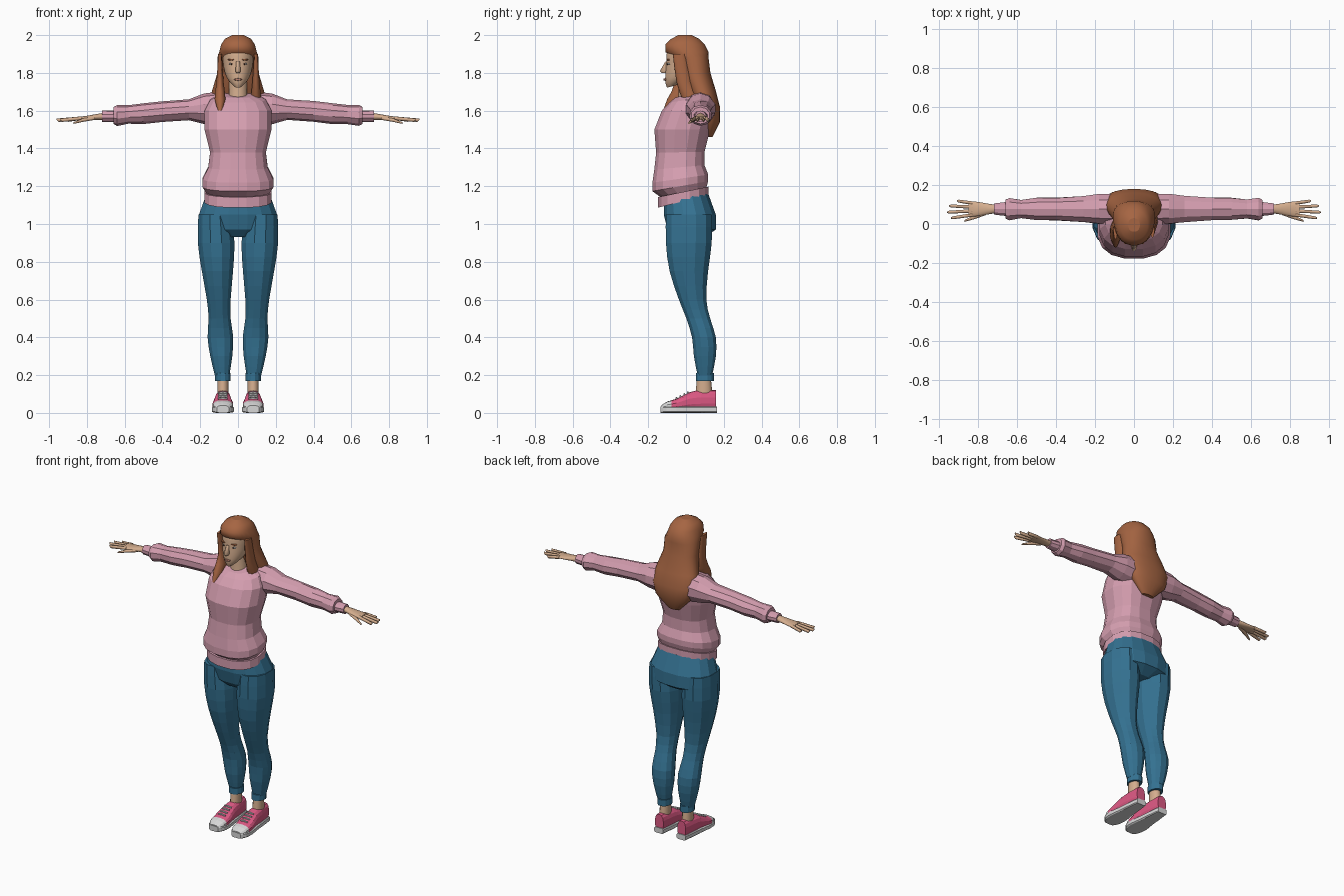
import bpy
import bmesh
import math
import random

random.seed(4)

if "Cube" in bpy.data.objects:
    bpy.data.objects.remove(bpy.data.objects["Cube"], do_unlink=True)


def make_material(name, *channels):
    material = bpy.data.materials.new(name)
    material.use_nodes = True
    colour = (*channels, 1)
    material.diffuse_color = colour
    shader = material.node_tree.nodes["Principled BSDF"]
    shader.inputs["Base Color"].default_value = colour
    shader.inputs["Roughness"].default_value = 0.8
    return material


knit = make_material("dusty pink knit", .66, .34, .43)
denim = make_material("blue denim", .035, .17, .29)
auburn = make_material("auburn hair", .38, .13, .055)
skin = make_material("warm skin", .66, .42, .27)
canvas = make_material("bright pink canvas", .72, .1, .23)
rubber = make_material("white rubber", .68, .68, .68)
dark = make_material("dark brown", .06, .03, .02)
lip_tint = make_material("lip rose", .5, .22, .16)


def signed_power(value, power):
    return math.copysign(abs(value) ** power, value)


def refine(keys):
    """Add a rounded in-between station to every span of a profile."""
    result = []
    last = len(keys) - 1
    for index in range(last):
        before, start = keys[max(index - 1, 0)], keys[index]
        end, after = keys[index + 1], keys[min(index + 2, last)]
        result.append(start)
        result.append([(b + c) / 2 + (b + c - a - d) / 16
                       for a, b, c, d in zip(before, start, end, after)])
    return result + [keys[last]]


def loft(name, axis, keys, material, centre=lambda along: 0, tilt=lambda along: 0,
         sides=14, square=2.0, side=1, smooth=False, jitter=0, tip=None):
    """Skin rings along an axis; each key is (position, half width, low, high)."""
    mesh_data = bmesh.new()
    rings = []
    for position, half, low, high in keys:
        ring = []
        for step in range(sides):
            angle = math.tau * (step + 0.5) / sides
            bump = 1 + random.uniform(-jitter, jitter)
            across = half * bump * signed_power(math.cos(angle), 2 / square)
            across += centre(position)
            offset = (high - low) / 2 * bump * signed_power(math.sin(angle), 2 / square)
            along = position + tilt(position) * offset
            other = (low + high) / 2 + offset
            x, y, z = {"x": (along, across, other), "y": (across, along, other),
                       "z": (across, other, along)}[axis]
            ring.append(mesh_data.verts.new((x * side, y, z)))
        rings.append(ring)
    for first, following in zip(rings, rings[1:]):
        for step in range(sides):
            after = (step + 1) % sides
            mesh_data.faces.new((first[step], first[after],
                                 following[after], following[step]))
    mesh_data.faces.new(rings[0])
    mesh_data.faces.new(rings[-1])
    bmesh.ops.recalc_face_normals(mesh_data, faces=mesh_data.faces)
    for face in mesh_data.faces:
        face.smooth = smooth and len(face.verts) == 4
        # Toe faces take the second material
        if tip and face.calc_center_median().y < -.07:
            face.material_index = 1
    mesh = bpy.data.meshes.new(name)
    mesh_data.to_mesh(mesh)
    mesh_data.free()
    for slot in filter(None, (material, tip)):
        mesh.materials.append(slot)
    part = bpy.data.objects.new(name, mesh)
    bpy.context.scene.collection.objects.link(part)


def face_pad(name, x, z, half, rise, front, material, side=1):
    """A thin bevelled pad lying on the front of the face."""
    loft(name, "y", [(front + .015, half, z - rise, z + rise),
                     (front, half * .7, z - rise * .7, z + rise * .7)],
         material, centre=lambda y: x, sides=10, side=side)


# Sweater: the hem dips at the front and so does the collar
def sweater_tilt(z):
    return max(0, (1.4 - z) * .9) + max(0, (z - 1.63) * 5)


loft("sweater_hem", "z", [(1.12, .18, -.15, .12), (1.17, .18, -.15, .12)],
     knit, tilt=sweater_tilt, sides=16, square=2.4)
loft("sweater_body", "z", [
    (1.17, .17, -.14, .11), (1.2, .19, -.18, .12), (1.24, .19, -.18, .12),
    (1.3, .16, -.17, .1), (1.38, .15, -.16, .1), (1.5, .18, -.17, .13),
    (1.6, .18, -.13, .15), (1.66, .15, -.09, .14), (1.69, .09, -.06, .09)],
    knit, tilt=sweater_tilt, sides=16, square=2.4)

# Trouser seat
loft("trouser_seat", "z", [
    (1.16, .17, -.12, .12), (1.05, .21, -.12, .16),
    (.97, .2, -.1, .16), (.93, .1, -.06, .1)], denim, sides=16, square=2.3)

# Shoe outline shared by upper and sole: position, half width, height
shoe_outline = [(-.13, .03, .04), (-.1, .05, .06), (-.05, .055, .075),
                (.02, .045, .11), (.08, .04, .12), (.16, .03, .12)]


def leg_centre(z):
    return .075 + .045 * z


def foot_centre(along):
    return .08


def arm_centre(x):
    return .077


for side, label in ((1, "left_"), (-1, "right_")):
    # Sleeve and cuff
    loft(label + "sleeve", "x", [
        (.1, .08, 1.52, 1.7), (.18, .08, 1.53, 1.69), (.26, .07, 1.55, 1.66),
        (.4, .06, 1.54, 1.65), (.5, .06, 1.53, 1.64), (.58, .05, 1.53, 1.63),
        (.64, .06, 1.52, 1.63), (.66, .05, 1.53, 1.62)],
        knit, centre=arm_centre, sides=10, side=side, jitter=.03)
    loft(label + "cuff", "x", [(.64, .04, 1.54, 1.6), (.72, .03, 1.54, 1.6)],
         knit, centre=arm_centre, sides=10, side=side)

    # Hand with four fanned fingers and a thumb
    loft(label + "hand", "x", refine([
        (.7, .02, 1.55, 1.59), (.76, .03, 1.55, 1.58),
        (.82, .04, 1.55, 1.57), (.85, .04, 1.55, 1.57)]),
        skin, centre=arm_centre, side=side, smooth=True)
    for number, reach in enumerate((.94, .96, .95, .91)):
        fan = number - 1.5
        loft(label + "finger_" + "abcd"[number], "x", [
            (.83, .01, 1.55, 1.57), (reach - .01, .008, 1.54, 1.56),
            (reach, .004, 1.55, 1.56)], skin, sides=8, side=side, smooth=True,
            centre=lambda x: arm_centre(x) + fan * (.02 + .1 * (x - .83)))
    loft(label + "thumb", "x", [
        (.76, .015, 1.55, 1.57), (.82, .012, 1.54, 1.56), (.87, .005, 1.53, 1.54)],
        skin, centre=lambda x: .06 - .4 * (x - .76), sides=8, side=side, smooth=True)

    # Trouser leg, rolled hem and ankle
    loft(label + "trouser_leg", "z", refine([
        (1.05, .09, -.11, .14), (.9, .1, -.11, .14), (.75, .085, -.09, .12),
        (.6, .065, -.04, .11), (.5, .06, 0, .13), (.4, .07, .03, .16),
        (.3, .06, .04, .16), (.2, .04, .06, .14)]),
        denim, centre=leg_centre, sides=12, square=2.2, side=side)
    loft(label + "rolled_hem", "z", [(.21, .042, .05, .15), (.17, .042, .05, .15)],
         denim, centre=foot_centre, sides=12, side=side)
    loft(label + "ankle", "z", [(.2, .03, .06, .13), (.1, .03, .05, .14)],
         skin, centre=foot_centre, side=side, smooth=True)

    # Shoe with white toe cap, sole and laces
    loft(label + "shoe_upper", "y",
         refine([(y, half, .01, top) for y, half, top in shoe_outline]),
         canvas, centre=foot_centre, square=2.5, side=side, tip=rubber)
    loft(label + "shoe_sole", "y",
         refine([(y * 1.03, half * 1.08, 0, .035) for y, half, top in shoe_outline]),
         rubber, centre=foot_centre, sides=12, square=5, side=side)
    for number in range(4):
        spot, height = .02 * number - .05, .08 + .01 * number
        loft(label + "lace_" + "abcd"[number], "x", [
            (x, .005, height - .01, height + lift)
            for x, lift in ((.055, 0), (.08, .005), (.105, 0))],
            rubber, centre=lambda x: spot, sides=6, side=side)

    # Eye, iris and brow
    face_pad(label + "eye", .034, .008 + 1.84, .015, .007, -.098, rubber, side)
    face_pad(label + "iris", .034, .008 + 1.84, .008, .007, -.1, dark, side)
    face_pad(label + "brow", .036, 1.87, .02, .005, -.103, auburn, side)

# Neck, head, nose and lips
loft("neck", "z", [(1.62, .06, -.05, .07), (1.68, .05, -.04, .06),
                   (1.78, .05, -.04, .06)], skin, smooth=True)
loft("head", "z", refine([
    (1.73, .02, -.1, -.04), (1.76, .05, -.11, .02), (1.8, .07, -.11, .06),
    (1.86, .08, -.105, .09), (1.92, .08, -.1, .09), (1.97, .05, -.05, .06)]),
    skin, tilt=lambda z: max(0, 1.8 - z) * 4, sides=20, smooth=True)
loft("nose", "z", [(1.86, .01, -.11, -.09), (1.81, .015, -.14, -.09),
                   (1.8, .01, -.13, -.09)], skin, sides=8, smooth=True)
face_pad("lips", 0, 1.765, .023, .008, -.118, lip_tint)

# Long hair: cap over the brow, then a mass falling behind the shoulders
loft("long_hair", "z", [
    (2, .03, -.04, .03), (1.98, .07, -.08, .07), (1.95, .09, -.11, .1),
    (1.91, .1, -.11, .12), (1.88, .11, -.05, .12), (1.8, .11, -.03, .13),
    (1.7, .14, .01, .16), (1.62, .15, .06, .18), (1.54, .12, .08, .18),
    (1.46, .04, .1, .14)], auburn, sides=24, square=2.2, smooth=True)

# Front locks: a long one on the right, a short one on the left
locks = {
    "right_front_lock": (-1, [(1.9, .01, -.08, 0), (1.75, .02, -.06, .03),
                              (1.66, .03, -.1, 0), (1.6, .01, -.12, -.1)]),
    "left_front_lock": (1, [(1.9, .01, -.07, 0), (1.75, .02, -.05, .03),
                            (1.66, .03, -.02, .08)])}
for name, (side, keys) in locks.items():
    loft(name, "z", refine(keys), auburn, centre=lambda z: .095,
         sides=10, side=side, smooth=True)
